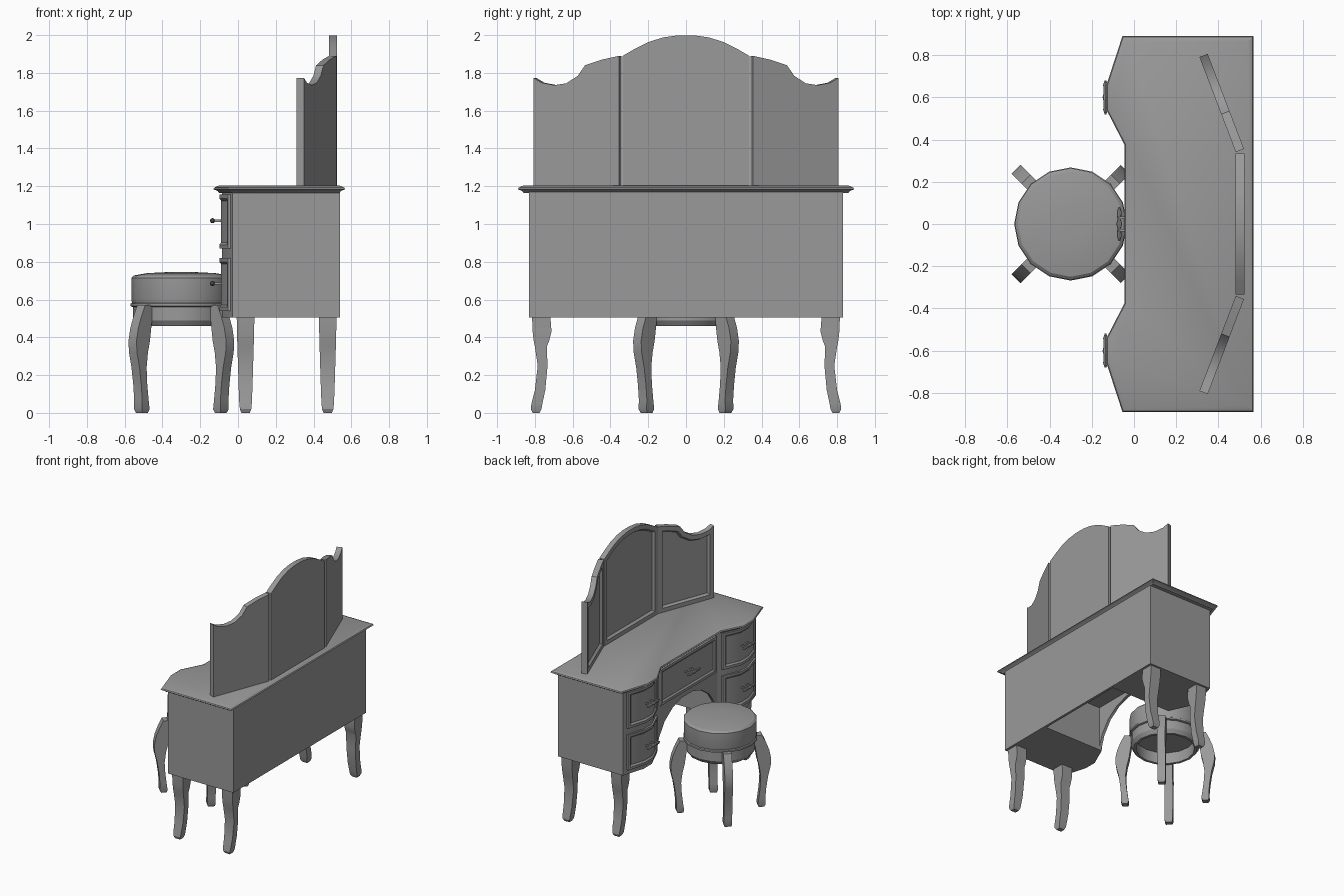
import bpy, bmesh
from math import sin, cos, pi, atan2
from mathutils import Vector, Matrix

cube = bpy.data.objects.get("Cube")
if cube:
    bpy.data.objects.remove(cube, do_unlink=True)

grey = bpy.data.materials.new("plain grey")
grey.use_nodes = True
COLOUR = (0.32, 0.32, 0.32, 1)
grey.diffuse_color = COLOUR
grey.node_tree.nodes["Principled BSDF"].inputs["Base Color"].default_value = COLOUR


def finish(name, bm):
    bmesh.ops.recalc_face_normals(bm, faces=bm.faces)
    mesh = bpy.data.meshes.new(name)
    bm.to_mesh(mesh)
    bm.free()
    mesh.materials.append(grey)
    ob = bpy.data.objects.new(name, mesh)
    bpy.context.collection.objects.link(ob)
    bpy.ops.object.select_all(action='DESELECT')
    ob.select_set(True)
    bpy.context.view_layer.objects.active = ob
    bpy.ops.object.shade_smooth_by_angle(angle=pi / 6)
    return ob


def loft_mesh(rings):
    """Skin a stack of equal rings and cap both ends."""
    bm = bmesh.new()
    rows = [[bm.verts.new(p) for p in ring] for ring in rings]
    n = len(rows[0])
    for a, b in zip(rows, rows[1:]):
        for i in range(n):
            j = (i + 1) % n
            bm.faces.new((a[i], a[j], b[j], b[i]))
    bm.faces.new(rows[0][::-1])
    bm.faces.new(rows[-1])
    bmesh.ops.recalc_face_normals(bm, faces=bm.faces)
    return bm


def loft(name, rings):
    return finish(name, loft_mesh(rings))


def box(name, lo, hi):
    plan = [(lo[0], lo[1]), (hi[0], lo[1]), (hi[0], hi[1]), (lo[0], hi[1])]
    return loft(name, [[(x, y, z) for x, y in plan] for z in (lo[2], hi[2])])


def offset(plan, d):
    """Shrink a counter-clockwise outline by d with mitred corners."""
    out = []
    for i, p in enumerate(plan):
        p = Vector(p)
        a = (p - Vector(plan[i - 1])).normalized()
        b = (Vector(plan[(i + 1) % len(plan)]) - p).normalized()
        na, nb = Vector((-a.y, a.x)), Vector((-b.y, b.x))
        out.append(p + (na + nb) * d / (1 + na.dot(nb)))
    return out


def circle(r, z, n=16):
    return [(-0.3 + r * cos(2 * pi * i / n), r * sin(2 * pi * i / n), z) for i in range(n)]


def leg(name, origin, angle, stations):
    """Curved square leg; stations are (height, inner, outer, half width)."""
    rot = Matrix.Rotation(angle, 3, 'Z')
    rings = []
    for z, r0, r1, w in stations:
        corners = [(r0, -w, z), (r1, -w, z), (r1, w, z), (r0, w, z)]
        rings.append([rot @ Vector(c) + Vector(origin) for c in corners])
    loft(name, rings)


def recess_front(bm, border, depth):
    """Frame the faces that look forward and sink their middle."""
    front = [f for f in bm.faces if f.normal.x < -0.7]
    bmesh.ops.inset_region(bm, faces=front, thickness=border, use_even_offset=True)
    bmesh.ops.inset_region(bm, faces=front, thickness=0.012, depth=-depth,
                           use_even_offset=True)


# Table top with a moulded edge
half = [(0.567, 0.89), (-0.055, 0.89), (-0.13, 0.66), (-0.13, 0.54), (-0.045, 0.375)]
plan = half + [(x, -y) for x, y in reversed(half)]
edge = [(0.03, 1.165), (0.022, 1.175), (0, 1.184), (0.005, 1.193), (0.027, 1.203)]
loft("table_top", [[(p.x, p.y, z) for p in offset(plan, d)] for d, z in edge])

# Carcass: pedestals, back panel and centre section
pedestal = [(0.54, 0.38), (0.54, 0.83), (-0.03, 0.83), (-0.085, 0.65), (-0.085, 0.55), (-0.01, 0.38)]
for side, s in (("left", 1), ("right", -1)):
    loft(side + "_pedestal", [[(x, s * y, z) for x, y in pedestal] for z in (0.505, 1.17)])
box("back_panel", (0.52, -0.38, 0.505), (0.54, 0.38, 1.17))
box("centre_section", (-0.01, -0.38, 0.86), (0.52, 0.38, 1.17))

# Arched apron over the knee space
arch = [(0.38, 0.86), (0.38, 0.53), (0.35, 0.62), (0.28, 0.72), (0.18, 0.79), (0.07, 0.825)]
arch += [(-y, z) for y, z in reversed(arch)]
loft("knee_arch", [[(x, y, z) for y, z in arch] for x in (-0.01, 0.012)])


# Drawers and their handles
def drawer(name, front, z0, z1):
    ring = [(x - 0.014, y) for x, y in front] + [(x + 0.01, y) for x, y in reversed(front)]
    bm = loft_mesh([[(x, y, z) for x, y in ring] for z in (z0, z1)])
    recess_front(bm, 0.02, 0.01)
    finish(name, bm)


def handle(name, x, y, z):
    # Two posts and a slim oval bar
    for k in (-1, 1):
        box(name + "_post", (x - 0.05, y + k * 0.03 - 0.006, z - 0.006),
            (x + 0.01, y + k * 0.03 + 0.006, z + 0.006))
    rings = []
    for t, r in ((-0.08, 0.004), (-0.06, 0.011), (-0.02, 0.009), (0, 0.014),
                 (0.02, 0.009), (0.06, 0.011), (0.08, 0.004)):
        rings.append([(x - 0.05 + r * cos(a * pi / 4), y + t, z + r * sin(a * pi / 4))
                      for a in range(8)])
    loft(name + "_bar", rings)


bow = [(-0.039, 0.80), (-0.085, 0.65), (-0.085, 0.55), (-0.023, 0.41)]
for side, s in (("left", 1), ("right", -1)):
    for level, z0, z1 in (("lower", 0.54, 0.82), ("upper", 0.87, 1.155)):
        drawer(f"{side}_{level}_drawer", [(x, s * y) for x, y in bow], z0, z1)
        handle(f"{side}_{level}_handle", -0.085, s * 0.6, (z0 + z1) / 2 + 0.005)
drawer("centre_drawer", [(-0.01, 0.35), (-0.01, -0.35)], 0.87, 1.155)
handle("centre_handle", -0.02, 0, 1.02)


# Three-part mirror: arched centre and two angled wings
def mirror_panel(name, outline, origin, angle, s=1):
    bm = loft_mesh([[(x, u, z) for u, z in outline] for x in (0, 0.042)])
    recess_front(bm, 0.035, 0.018)
    bm.transform(Matrix.Diagonal((1, s, 1, 1)) @ Matrix.Translation(origin)
                 @ Matrix.Rotation(angle, 4, 'Z'))
    finish(name, bm)


crown = [(0.335, 1.2), (0.335, 1.89), (0.27, 1.928), (0.2, 1.963), (0.12, 1.988), (0.04, 1.999)]
crown += [(-y, z) for y, z in reversed(crown)]
mirror_panel("centre_mirror", crown, (0.482, 0, 0), 0)
wing = [(0.003, 1.2), (0.003, 1.89), (0.1, 1.87), (0.195, 1.84), (0.235, 1.785), (0.3, 1.745),
        (0.37, 1.735), (0.44, 1.748), (0.485, 1.773), (0.485, 1.2)]
for side, s in (("left", 1), ("right", -1)):
    mirror_panel(side + "_mirror", wing, (0.483, 0.338, 0), atan2(0.173, 0.453), s)

# Desk legs, bowed outward at the foot
desk_leg = [(0, 0.775, 0.812, 0.022), (0.02, 0.765, 0.822, 0.03), (0.05, 0.76, 0.818, 0.033),
            (0.12, 0.745, 0.8, 0.036), (0.25, 0.733, 0.785, 0.04), (0.35, 0.737, 0.8, 0.043),
            (0.38, 0.725, 0.806, 0.044), (0.43, 0.712, 0.812, 0.045), (0.51, 0.718, 0.815, 0.047)]
for row, x in (("front", 0.04), ("back", 0.475)):
    for side, s in (("left", 1), ("right", -1)):
        leg(f"{row}_{side}_leg", (x, 0, 0), s * pi / 2, desk_leg)

# Stool: hollow apron ring, bead, padded seat and four splayed legs
loft("stool_apron", [circle(r, z) for r, z in
                     ((0.215, 0.55), (0.215, 0.46), (0.235, 0.46), (0.255, 0.49), (0.255, 0.57))])
loft("stool_bead", [circle(r, z) for r, z in
                    ((0.255, 0.56), (0.268, 0.565), (0.268, 0.578), (0.258, 0.585))])
loft("stool_cushion", [circle(r, z) for r, z in
                       ((0.26, 0.58), (0.265, 0.6), (0.265, 0.715), (0.25, 0.728),
                        (0.18, 0.74), (0.08, 0.745))])
stool_leg = [(0, 0.275, 0.315, 0.024), (0.02, 0.268, 0.325, 0.03), (0.07, 0.275, 0.323, 0.03),
             (0.15, 0.285, 0.33, 0.03), (0.24, 0.29, 0.343, 0.03), (0.32, 0.28, 0.362, 0.03),
             (0.38, 0.265, 0.366, 0.03), (0.45, 0.255, 0.352, 0.03), (0.52, 0.245, 0.325, 0.03),
             (0.57, 0.235, 0.3, 0.03)]
for i in range(4):
    leg(f"stool_leg_{i + 1}", (-0.3, 0, 0), pi / 4 + i * pi / 2, stool_leg)
